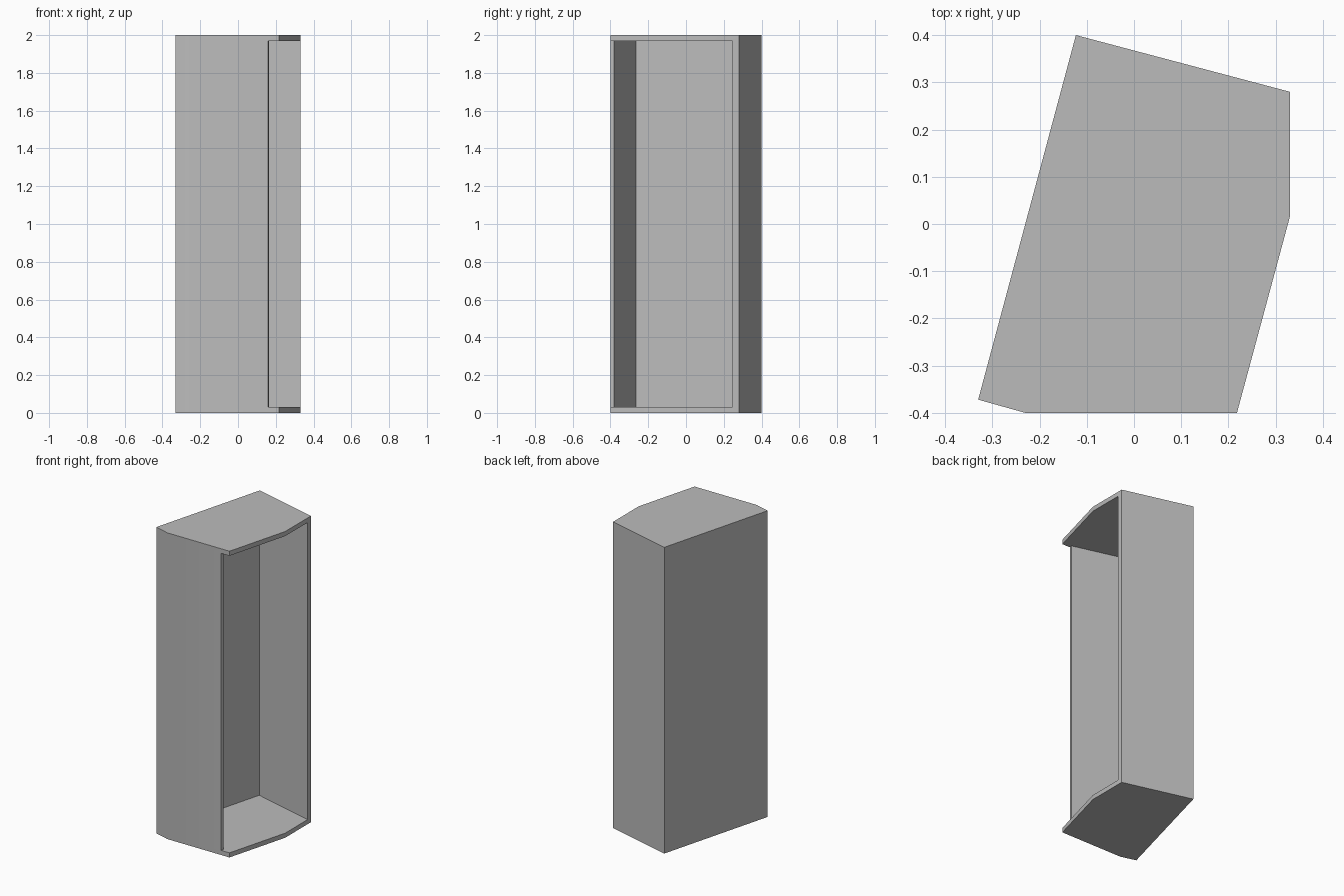
import bpy, bmesh, math
from mathutils import Matrix

old = bpy.data.objects.get("Cube")
if old:
    bpy.data.objects.remove(old, do_unlink=True)

# Single flat colour
grey = bpy.data.materials.new("plain_grey")
grey.use_nodes = True
colour = (0.5, 0.5, 0.5, 1)
grey.diffuse_color = colour
grey.node_tree.nodes["Principled BSDF"].inputs["Base Color"].default_value = colour

HEIGHT = 2.0
SLAB = 0.03
TILT = math.radians(-15)


def prism(name, outline, z0, z1, angle=0.0):
    """Extrude a floor outline upwards, turned about z."""
    bm = bmesh.new()
    base = bm.faces.new([bm.verts.new((x, y, z0)) for x, y in outline])
    top = bmesh.ops.extrude_face_region(bm, geom=[base])["geom"]
    bmesh.ops.translate(bm, vec=(0, 0, z1 - z0),
                        verts=[g for g in top if isinstance(g, bmesh.types.BMVert)])
    bm.transform(Matrix.Rotation(angle, 4, "Z"))
    bmesh.ops.recalc_face_normals(bm, faces=bm.faces)
    mesh = bpy.data.meshes.new(name)
    bm.to_mesh(mesh)
    bm.free()
    mesh.materials.append(grey)
    obj = bpy.data.objects.new(name, mesh)
    bpy.context.collection.objects.link(obj)
    return obj


# Casing with clipped front and side corners
casing = prism("cabinet_casing",
               [(-0.33, -0.372), (-0.23, -0.4), (0.218, -0.4),
                (0.33, 0.015), (0.33, 0.28), (-0.123, 0.4)], 0, HEIGHT)

# Cavity, open on the side, leaving the front, left and back walls
cavity = prism("cavity_cutter",
               [(-0.19, -0.326), (0.257, -0.326), (0.257, -0.6),
                (0.7, -0.6), (0.7, 0.324), (-0.19, 0.324)],
               SLAB, HEIGHT - SLAB, TILT)
cavity.hide_render = True

cut = casing.modifiers.new("hollow", "BOOLEAN")
cut.operation = "DIFFERENCE"
cut.solver = "EXACT"
cut.object = cavity

bpy.ops.object.select_all(action="DESELECT")
casing.select_set(True)
bpy.context.view_layer.objects.active = casing
bpy.ops.object.modifier_apply(modifier=cut.name)
bpy.data.objects.remove(cavity, do_unlink=True)

# Soften the shallow front bend, keep the corners crisp
bpy.ops.object.shade_smooth_by_angle(angle=math.radians(30))
